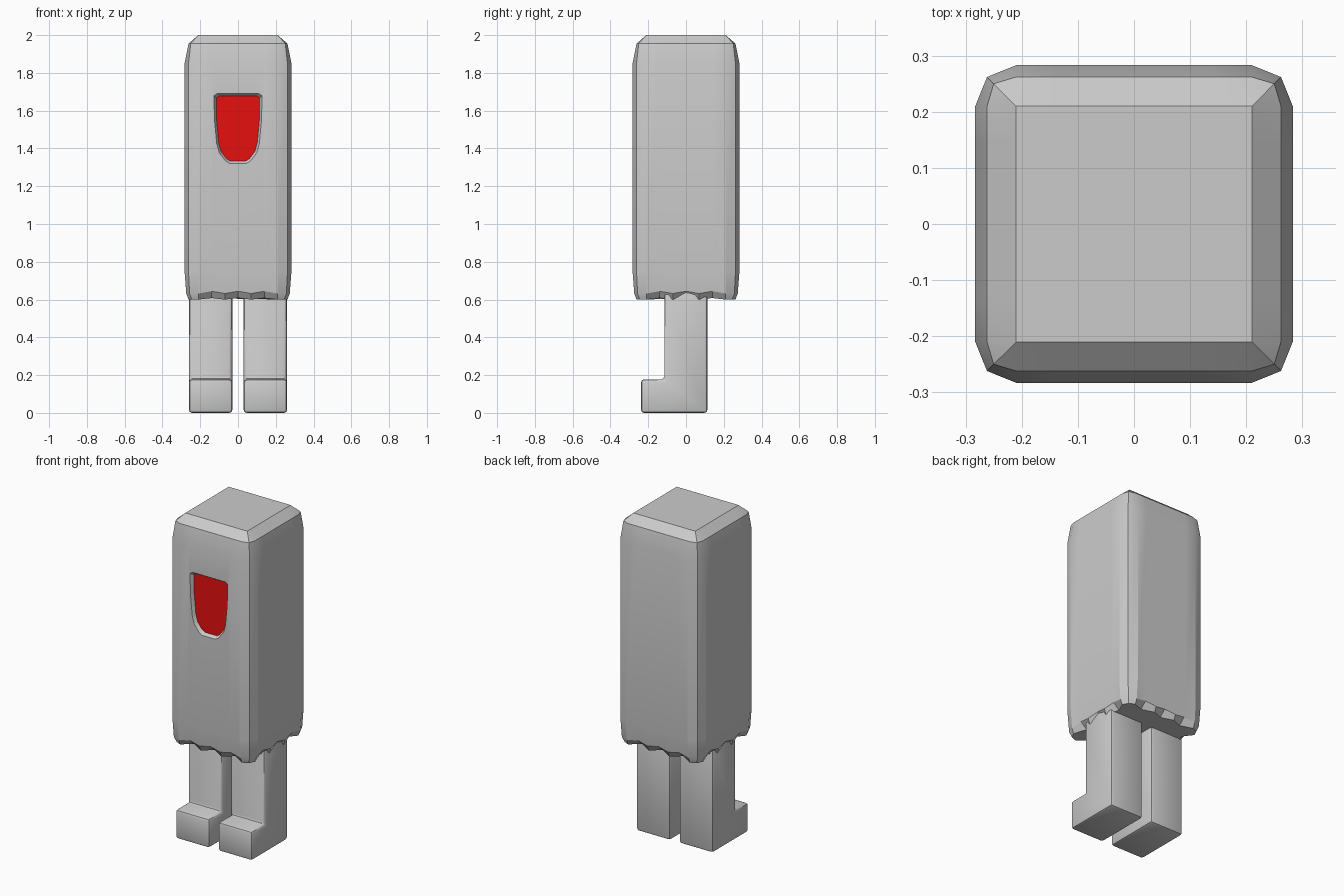
import bpy, bmesh, math

if "Cube" in bpy.data.objects:
    bpy.data.objects.remove(bpy.data.objects["Cube"])


def material(name, rgb):
    m = bpy.data.materials.new(name)
    m.diffuse_color = (*rgb, 1)
    m.use_nodes = True
    m.node_tree.nodes["Principled BSDF"].inputs["Base Color"].default_value = m.diffuse_color
    return m


GREY = material("grey", (0.6, 0.6, 0.6))
RED = material("red", (0.8, 0.005, 0.005))


def finish(name, bm, mats):
    bmesh.ops.remove_doubles(bm, verts=bm.verts, dist=0.0005)
    bmesh.ops.recalc_face_normals(bm, faces=bm.faces)
    me = bpy.data.meshes.new(name)
    bm.to_mesh(me)
    bm.free()
    for m in mats:
        me.materials.append(m)
    ob = bpy.data.objects.new(name, me)
    bpy.context.collection.objects.link(ob)
    return ob


def activate(ob):
    bpy.ops.object.select_all(action='DESELECT')
    ob.select_set(True)
    bpy.context.view_layer.objects.active = ob


def loft(bm, rings):
    """Skin closed rings and cap both ends; returns the last cap."""
    vs = [[bm.verts.new(p) for p in r] for r in rings]
    n = len(vs[0])
    for a, b in zip(vs, vs[1:]):
        for i in range(n):
            j = (i + 1) % n
            bm.faces.new((a[i], a[j], b[j], b[i]))
    bm.faces.new(vs[0])
    return bm.faces.new(vs[-1])


def body_ring(z, half, corner, dent=0.0, lift=0.0):
    """Square ring with chamfered corners and three dents per side."""
    pts = []
    for k in range(4):
        c, s = round(math.cos(k * math.pi / 2)), round(math.sin(k * math.pi / 2))
        side = []
        for i in range(7):
            odd = i % 2
            side.append((-0.21 + 0.07 * i, -half + dent * odd, z + lift * odd))
        side.append((corner, -corner, z))
        pts += [(x * c - y * s, x * s + y * c, h) for x, y, h in side]
    return pts


# Body: tall rounded block with a scalloped lower edge
bm = bmesh.new()
loft(bm, [
    body_ring(0.60, 0.262, 0.245, 0.035, 0.008),
    body_ring(0.632, 0.274, 0.256, 0.008, 0.012),
    body_ring(0.75, 0.283, 0.262),
    body_ring(1.85, 0.283, 0.262),
    body_ring(1.955, 0.262, 0.25),
    body_ring(2.0, 0.21, 0.21),
])
body = finish("body", bm, [GREY, RED])

# Shield-shaped recess in the front with a red floor
half_outline = [(0.10, 1.678), (0.115, 1.668), (0.113, 1.55), (0.102, 1.43),
                (0.09, 1.385), (0.06, 1.345), (0.04, 1.333)]
outline = half_outline + [(-x, z) for x, z in reversed(half_outline)]


def shield(y, grow):
    mid = 1.505
    return [(x * (1 + grow / 0.115), y, mid + (z - mid) * (1 + grow / 0.173))
            for x, z in outline]


bm = bmesh.new()
floor = loft(bm, [shield(-0.303, 0.024), shield(-0.263, 0.0)])
floor.material_index = 1
cutter = finish("shield_cutter", bm, [GREY, RED])
cutter.hide_render = True

activate(body)
mod = body.modifiers.new("recess", 'BOOLEAN')
mod.operation = 'DIFFERENCE'
mod.solver = 'EXACT'
mod.object = cutter
bpy.ops.object.modifier_apply(modifier=mod.name)
bpy.data.objects.remove(cutter)
activate(body)
bpy.ops.object.shade_smooth_by_angle(angle=math.radians(20))

# Legs: L-shaped profile with a forward foot, softened edges
profile = [(0.113, 0.0), (0.113, 0.65), (-0.115, 0.65), (-0.115, 0.178),
           (-0.238, 0.178), (-0.238, 0.0)]
for side, name in ((1, "left_leg"), (-1, "right_leg")):
    bm = bmesh.new()
    loft(bm, [[(side * x, y, z) for y, z in profile] for x in (0.03, 0.26)])
    leg = finish(name, bm, [GREY])
    activate(leg)
    bev = leg.modifiers.new("soft_edges", 'BEVEL')
    bev.width = 0.016
    bev.segments = 2
    bpy.ops.object.modifier_apply(modifier=bev.name)
    bpy.ops.object.shade_smooth_by_angle(angle=math.radians(35))
